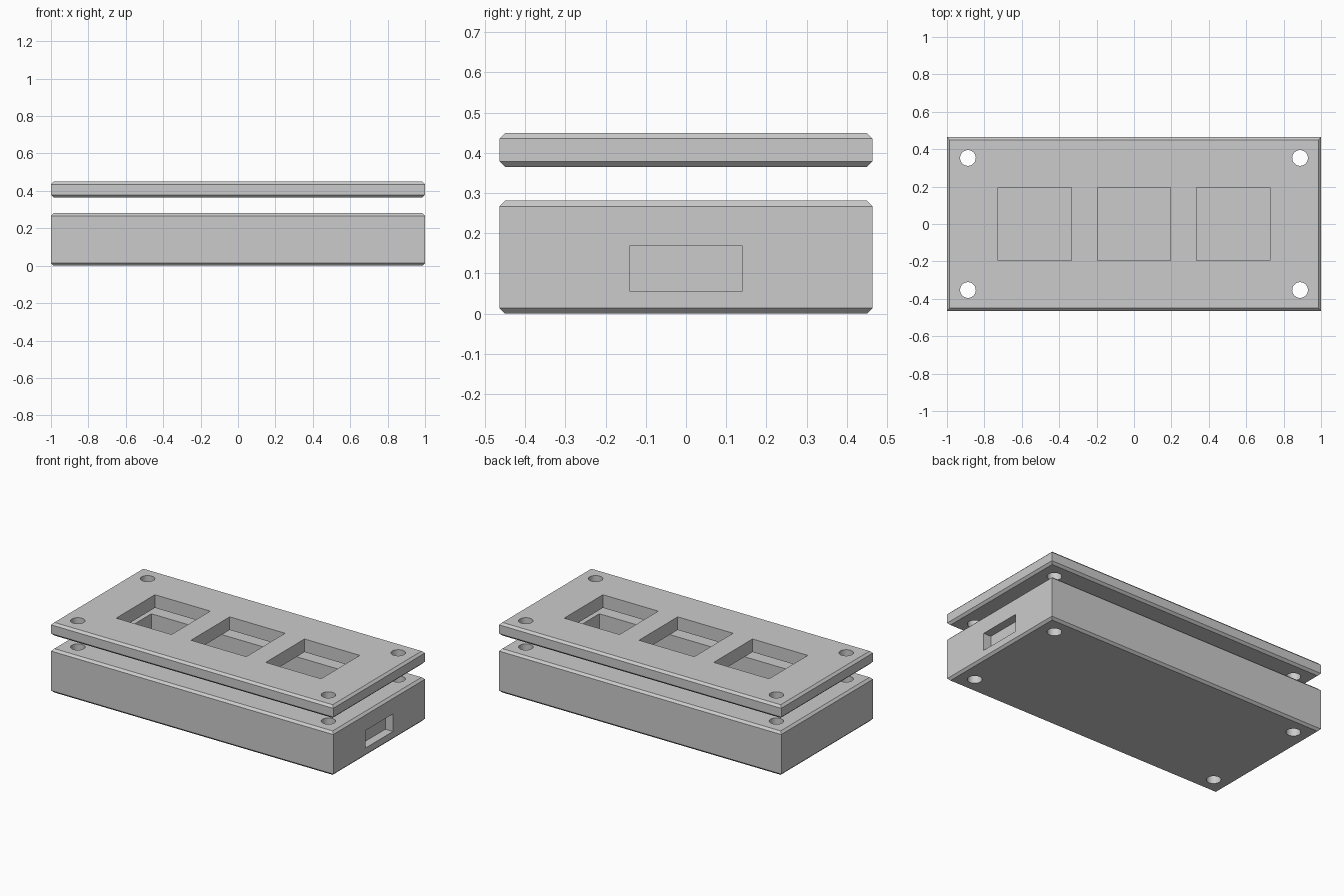
import bpy
import bmesh
from mathutils import Matrix, Vector

cube = bpy.data.objects.get("Cube")
if cube:
    bpy.data.objects.remove(cube, do_unlink=True)

HALF_X, HALF_Y = 1.0, 0.464
CHAMFER = 0.014
BASE_TOP = 0.281
LID_BOTTOM, LID_TOP = 0.365, 0.449

grey = bpy.data.materials.new("plain grey")
grey.use_nodes = True
colour = (0.6, 0.6, 0.6, 1)
grey.diffuse_color = colour
grey.node_tree.nodes["Principled BSDF"].inputs["Base Color"].default_value = colour


def finish(name, bm):
    bmesh.ops.recalc_face_normals(bm, faces=bm.faces)
    mesh = bpy.data.meshes.new(name)
    bm.to_mesh(mesh)
    bm.free()
    mesh.materials.append(grey)
    obj = bpy.data.objects.new(name, mesh)
    bpy.context.collection.objects.link(obj)
    return obj


def slab(name, z0, z1):
    """Rectangular slab with chamfered top and bottom rims."""
    bm = bmesh.new()
    rings = []
    for z, inset in ((z0, CHAMFER), (z0 + CHAMFER, 0), (z1 - CHAMFER, 0), (z1, CHAMFER)):
        x, y = HALF_X - inset, HALF_Y - inset
        rings.append([bm.verts.new((sx * x, sy * y, z))
                      for sx, sy in ((-1, -1), (1, -1), (1, 1), (-1, 1))])
    for low, high in zip(rings, rings[1:]):
        for i in range(4):
            j = (i + 1) % 4
            bm.faces.new((low[i], low[j], high[j], high[i]))
    bm.faces.new(rings[0])
    bm.faces.new(rings[-1])
    return finish(name, bm)


def box(name, low, high):
    low, high = Vector(low), Vector(high)
    bm = bmesh.new()
    bmesh.ops.create_cube(bm, size=1, matrix=Matrix.Translation((low + high) / 2)
                          @ Matrix.Diagonal((*(high - low), 1)))
    return finish(name, bm)


def screw_hole(x, y):
    bm = bmesh.new()
    bmesh.ops.create_cone(bm, cap_ends=True, segments=48, radius1=0.042, radius2=0.042,
                          depth=2, matrix=Matrix.Translation((x, y, 0)))
    return finish("screw_hole_cutter", bm)


def cut(obj, cutters):
    """Subtract every cutter, then discard it."""
    bpy.context.view_layer.objects.active = obj
    for cutter in cutters:
        cutter.hide_render = True
        mod = obj.modifiers.new("cut", "BOOLEAN")
        mod.operation = "DIFFERENCE"
        mod.solver = "EXACT"
        mod.object = cutter
        bpy.ops.object.modifier_apply(modifier=mod.name)
        bpy.data.objects.remove(cutter, do_unlink=True)
    bpy.ops.object.select_all(action="DESELECT")
    obj.select_set(True)
    bpy.ops.object.shade_smooth_by_angle(angle=0.5)


def corner_holes():
    return [screw_hole(sx * 0.888, sy * 0.353) for sx in (-1, 1) for sy in (-1, 1)]


# Lower case: one long open cavity and a shallow cable port on the left end
base = slab("case_base", 0, BASE_TOP)
cavity = box("cavity_cutter", (-0.8, -0.265, 0.056), (0.8, 0.265, 0.5))
port = box("port_cutter", (0.946, -0.14, 0.056), (1.1, 0.14, 0.168))
cut(base, [cavity, port] + corner_holes())

# Floating lid: three square key windows
lid = slab("case_lid", LID_BOTTOM, LID_TOP)
windows = [box("window_cutter", (x - 0.196, -0.196, 0.3), (x + 0.196, 0.196, 0.6))
           for x in (-0.53, 0, 0.53)]
cut(lid, windows + corner_holes())
